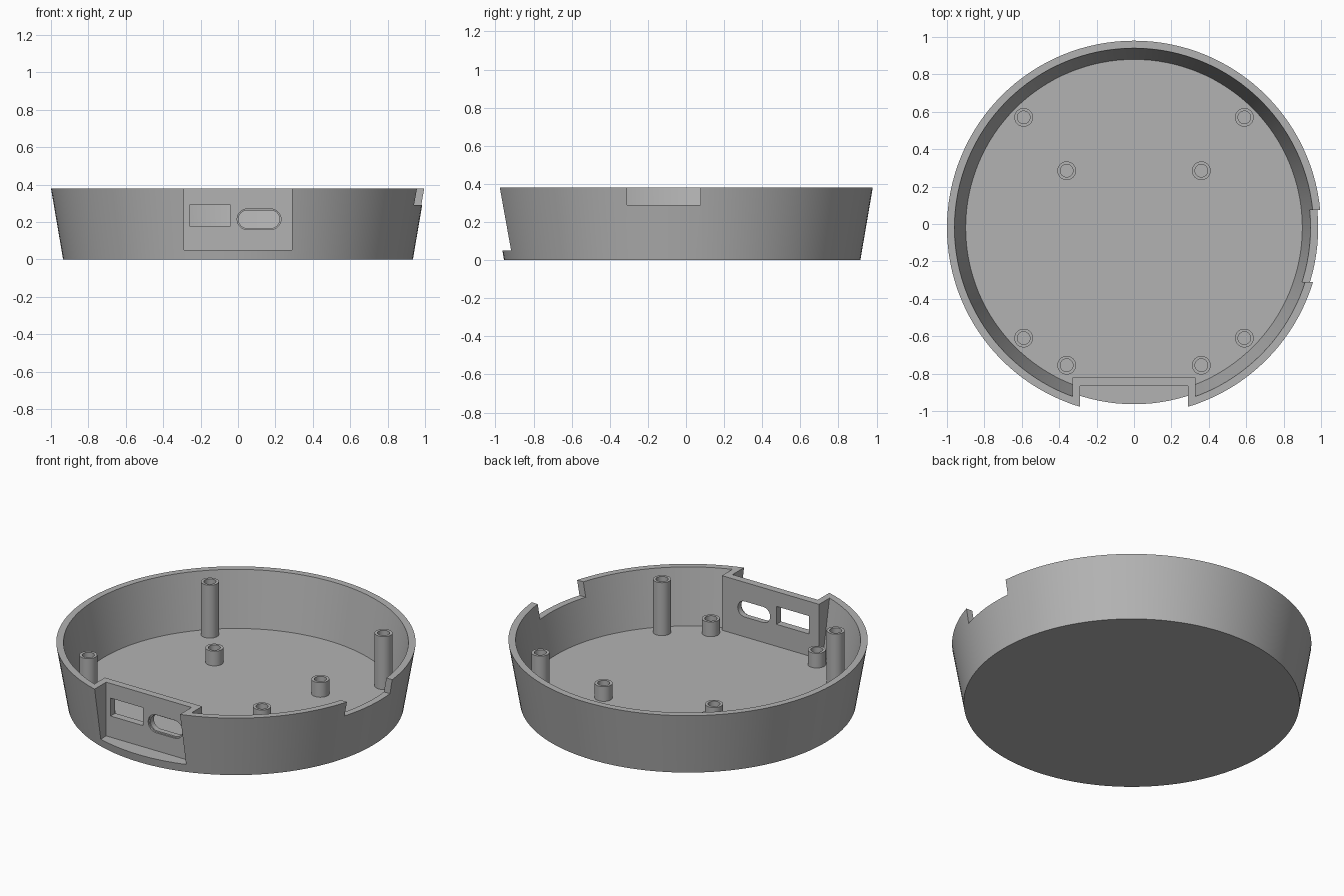
import bpy, bmesh, math
from mathutils import Vector

cube = bpy.data.objects.get("Cube")
if cube:
    bpy.data.objects.remove(cube, do_unlink=True)

CX, CY = 0.0, -0.02
HEIGHT, FLOOR = 0.38, 0.045

grey = bpy.data.materials.new("plain grey")
grey.use_nodes = True
colour = (0.45, 0.45, 0.45, 1)
grey.diffuse_color = colour
grey.node_tree.nodes["Principled BSDF"].inputs["Base Color"].default_value = colour


def to_object(name, bm):
    bmesh.ops.recalc_face_normals(bm, faces=bm.faces[:])
    mesh = bpy.data.meshes.new(name)
    bm.to_mesh(mesh)
    bm.free()
    mesh.materials.append(grey)
    obj = bpy.data.objects.new(name, mesh)
    bpy.context.collection.objects.link(obj)
    return obj


def loft(name, rings):
    """Solid joining equal-length rings of points, capped at both ends."""
    bm = bmesh.new()
    loops = [[bm.verts.new(p) for p in ring] for ring in rings]
    n = len(loops[0])
    for a, b in zip(loops, loops[1:]):
        for i in range(n):
            j = (i + 1) % n
            bm.faces.new((a[i], a[j], b[j], b[i]))
    bm.faces.new(loops[0])
    bm.faces.new(loops[-1])
    return to_object(name, bm)


def turned(name, x, y, profile, sides):
    """Solid of revolution from (radius, z) pairs."""
    angles = [math.tau * i / sides for i in range(sides)]
    return loft(name, [[(x + r * math.cos(a), y + r * math.sin(a), z) for a in angles]
                       for r, z in profile])


def box(name, low, high):
    rings = [[(low[0], low[1], z), (high[0], low[1], z),
              (high[0], high[1], z), (low[0], high[1], z)] for z in (low[2], high[2])]
    return loft(name, rings)


def slot_ring(y, x0, x1, z, r):
    """Rounded slot outline in the x-z plane."""
    ring = []
    for i in range(26):
        side = i // 13
        a = math.pi / 2 + math.pi * (side + (i % 13) / 12)
        centre = x1 - r if side else x0 + r
        ring.append((centre + r * math.cos(a), y, z + r * math.sin(a)))
    return ring


def cut(target, tool):
    """Subtract the tool from the target and discard the tool."""
    mod = target.modifiers.new("cut", 'BOOLEAN')
    mod.operation, mod.solver, mod.object = 'DIFFERENCE', 'EXACT', tool
    bpy.context.view_layer.objects.active = target
    bpy.ops.object.modifier_apply(modifier=mod.name)
    bpy.data.objects.remove(tool, do_unlink=True)


# Flared tray: outer cone minus a cavity that leaves room for the port panel
tray = turned("tray", CX, CY, [(0.935, 0), (1.0, HEIGHT)], 128)
slope = (0.96 - 0.90) / (HEIGHT - FLOOR)
cavity = turned("cavity", CX, CY, [(0.90, FLOOR), (0.96 + slope * 0.1, HEIGHT + 0.1)], 128)
cut(cavity, box("panel_block", (-0.33, -1.2, -0.1), (0.33, -0.82, 0.6)))
cut(tray, cavity)

# Recess in front of the port panel, and the notch in the side rim
cut(tray, box("recess", (-0.29, -1.2, 0.05), (0.29, -0.865, 0.6)))
cut(tray, box("rim_notch", (0.8, -0.31, 0.29), (1.2, 0.075, 0.6)))

# Rectangular port and rounded port with a shallow countersink
cut(tray, box("square_port", (-0.26, -0.95, 0.18), (-0.04, -0.75, 0.29)))
cut(tray, loft("round_port", [slot_ring(-0.95, -0.005, 0.23, 0.215, 0.055),
                              slot_ring(-0.855, -0.005, 0.23, 0.215, 0.055),
                              slot_ring(-0.854, 0.002, 0.223, 0.215, 0.048),
                              slot_ring(-0.75, 0.002, 0.223, 0.215, 0.048)]))

# Hollow screw posts standing on the floor
parts = [tray]
for kind, px, ys, top in (("tall_post", 0.59, (0.57, -0.61), 0.37),
                          ("short_post", 0.36, (0.285, -0.755), 0.135)):
    for side, sx in (("left", 1), ("right", -1)):
        for end, y in zip(("back", "front"), ys):
            parts.append(turned(f"{kind}_{end}_{side}", sx * px, y,
                                [(0.05, FLOOR - 0.01), (0.05, top),
                                 (0.034, top), (0.034, FLOOR + 0.005)], 32))

# Smooth curved walls, keep corners crisp
bpy.ops.object.select_all(action='DESELECT')
for part in parts:
    part.select_set(True)
bpy.context.view_layer.objects.active = tray
bpy.ops.object.shade_smooth_by_angle(angle=math.radians(30))
